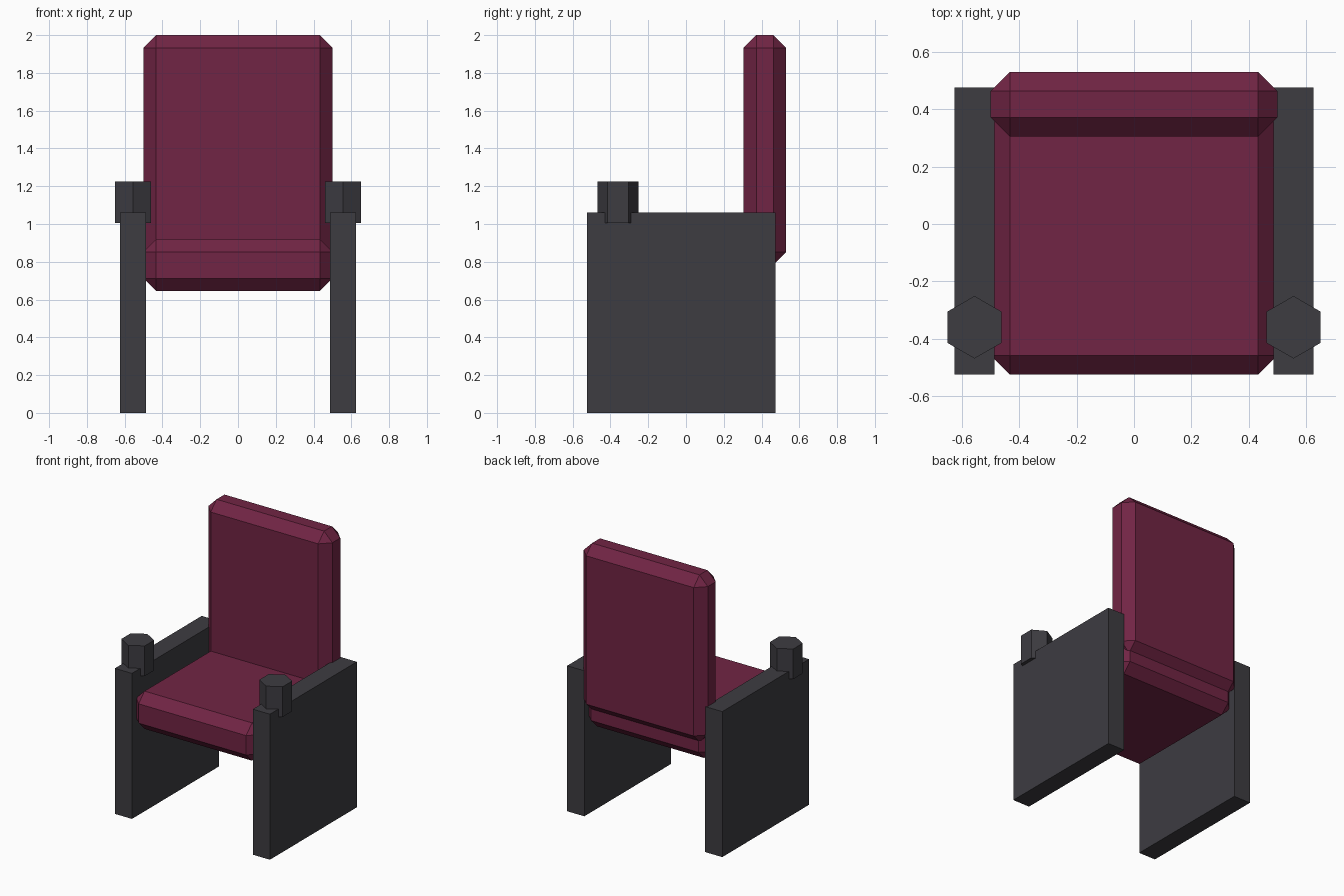
import bpy
import math
from mathutils import Vector

cube = bpy.data.objects.get("Cube")
if cube:
    bpy.data.objects.remove(cube, do_unlink=True)


def make_material(name, rgb):
    mat = bpy.data.materials.new(name)
    mat.use_nodes = True
    colour = (*rgb, 1.0)
    mat.diffuse_color = colour
    bsdf = next(n for n in mat.node_tree.nodes if n.type == "BSDF_PRINCIPLED")
    bsdf.inputs["Base Color"].default_value = colour
    return mat


maroon = make_material("maroon_upholstery", (0.165, 0.018, 0.058))
charcoal = make_material("charcoal_frame", (0.047, 0.045, 0.053))


def add_box(name, low, high, mat, bevel=0.0):
    """Box between two corners, optionally with chamfered edges."""
    low, high = Vector(low), Vector(high)
    bpy.ops.mesh.primitive_cube_add(size=1, location=(low + high) / 2)
    obj = bpy.context.object
    obj.name = name
    obj.scale = high - low
    bpy.ops.object.transform_apply(location=False, rotation=False, scale=True)
    obj.data.materials.append(mat)
    if bevel:
        mod = obj.modifiers.new("chamfer", "BEVEL")
        mod.width = bevel
        mod.segments = 1
    return obj


# Chamfered cushions
add_box("seat_cushion", (-0.5, -0.525, 0.645), (0.5, 0.475, 0.92), maroon, 0.067)
add_box("back_cushion", (-0.5, 0.305, 0.785), (0.5, 0.53, 2.0), maroon, 0.067)

# Side panels, each with a hexagonal post near the front
for side, sign in (("left", 1), ("right", -1)):
    inner, outer = sorted((sign * 0.487, sign * 0.625))
    add_box(f"{side}_side_panel", (inner, -0.525, 0), (outer, 0.475, 1.06), charcoal)

    bpy.ops.mesh.primitive_cylinder_add(
        vertices=6, radius=0.109, depth=0.22,
        location=(sign * 0.556, -0.36, 1.115))
    post = bpy.context.object
    post.name = f"{side}_armrest_post"
    post.data.materials.append(charcoal)
